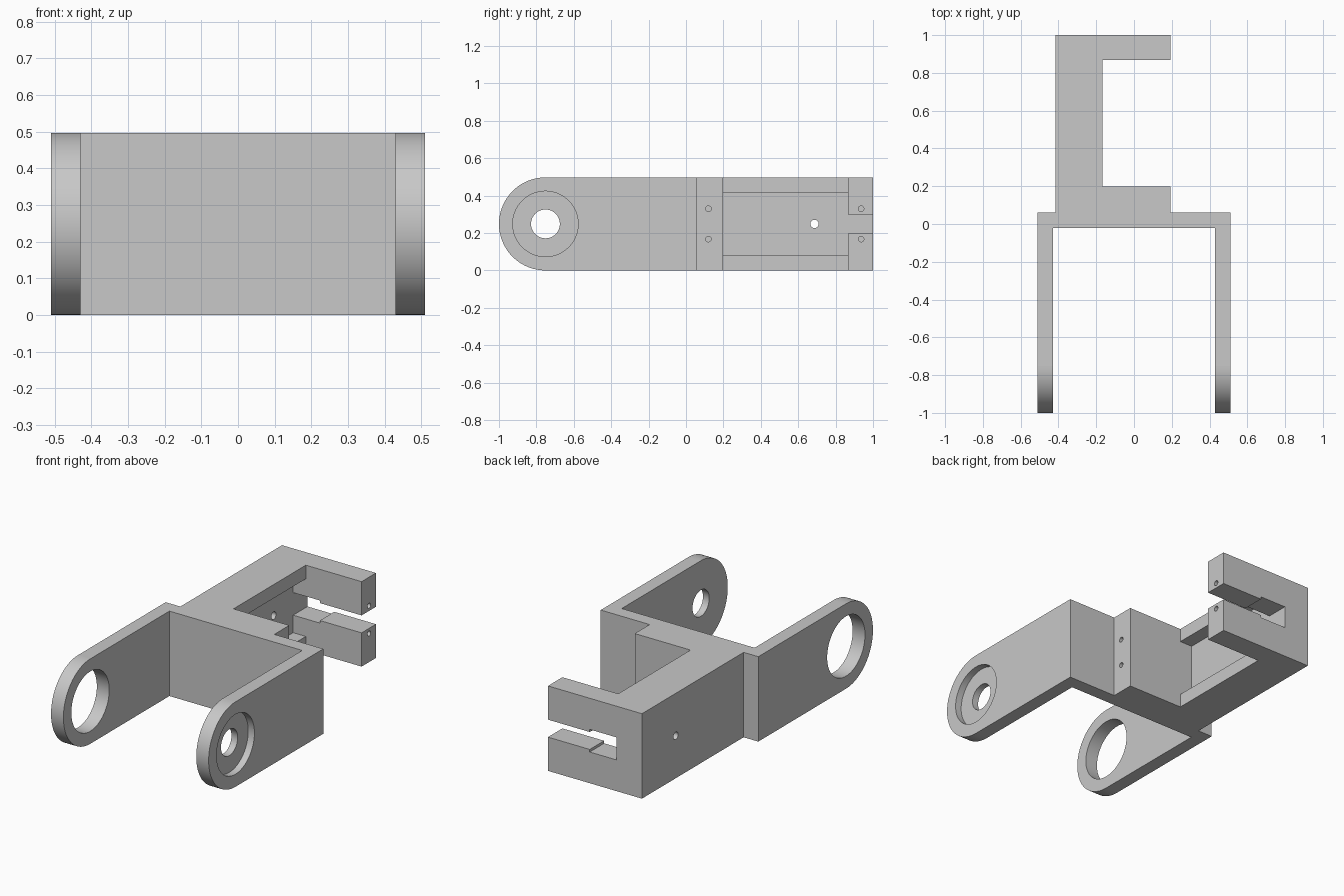
import bpy, bmesh, math
from mathutils import Matrix, Vector

if "Cube" in bpy.data.objects:
    bpy.data.objects.remove(bpy.data.objects["Cube"], do_unlink=True)

H = 0.497            # overall height
MID = H / 2          # centre height, also the arm end radius
PIVOT_Y = MID - 1    # centre of the rounded arm ends

grey = bpy.data.materials.new("light grey")
grey.use_nodes = True
grey.diffuse_color = (0.58, 0.58, 0.58, 1)
grey.node_tree.nodes["Principled BSDF"].inputs["Base Color"].default_value = grey.diffuse_color


def prism(name, points, direction):
    """Extrude a closed outline along a direction."""
    bm = bmesh.new()
    face = bm.faces.new([bm.verts.new(p) for p in points])
    ext = bmesh.ops.extrude_face_region(bm, geom=[face])
    verts = [v for v in ext["geom"] if isinstance(v, bmesh.types.BMVert)]
    bmesh.ops.translate(bm, verts=verts, vec=Vector(direction))
    bmesh.ops.recalc_face_normals(bm, faces=bm.faces)
    mesh = bpy.data.meshes.new(name)
    bm.to_mesh(mesh)
    bm.free()
    obj = bpy.data.objects.new(name, mesh)
    bpy.context.collection.objects.link(obj)
    return obj


def box(name, x, y, z):
    outline = [(x[0], y[0], z[0]), (x[1], y[0], z[0]), (x[1], y[1], z[0]), (x[0], y[1], z[0])]
    return prism(name, outline, (0, 0, z[1] - z[0]))


def bore(name, x, y, z, radius, sides=64):
    """Round cutter running along x."""
    ring = [(x[0], y + radius * math.cos(a), z + radius * math.sin(a))
            for a in (math.tau * i / sides for i in range(sides))]
    return prism(name, ring, (x[1] - x[0], 0, 0))


def apply_boolean(target, cutter, operation="DIFFERENCE"):
    cutter.hide_render = True
    mod = target.modifiers.new("cut", "BOOLEAN")
    mod.object, mod.operation, mod.solver = cutter, operation, "EXACT"
    bpy.context.view_layer.objects.active = target
    bpy.ops.object.modifier_apply(modifier=mod.name)
    bpy.data.objects.remove(cutter, do_unlink=True)


# Plan outline: fork arms, bridge and C-shaped servo holder
plan = [(-0.51, -1.1), (-0.43, -1.1), (-0.43, -0.02), (0.43, -0.02), (0.43, -1.1),
        (0.51, -1.1), (0.51, 0.06), (0.193, 0.06), (0.193, 0.198), (-0.168, 0.198),
        (-0.168, 0.867), (0.193, 0.867), (0.193, 1), (-0.415, 1), (-0.415, 0.06), (-0.51, 0.06)]
bracket = prism("fork_bracket", [(x, y, -0.1) for x, y in plan], (0, 0, H + 0.2))

# Side outline rounds the arm ends
arc = [(-1, PIVOT_Y - MID * math.sin(a), MID + MID * math.cos(a))
       for a in (math.pi * i / 48 for i in range(49))]
side = arc + [(-1, 1.1, 0), (-1, 1.1, H)]
apply_boolean(bracket, prism("side_profile", side, (2, 0, 0)), "INTERSECT")

cutters = [
    # Arm pivots: open hole on the right, counterbored hole on the left
    bore("bearing_hole", (-0.6, -0.4), PIVOT_Y, MID, 0.175),
    bore("counterbore", (0.47, 0.6), PIVOT_Y, MID, 0.175),
    bore("pivot_hole", (0.4, 0.6), PIVOT_Y, MID, 0.077),
    # Holder pocket, cable slot and bolt hole
    box("pocket", (-0.25, 0), (0.198, 0.867), (0.08, H - 0.08)),
    box("slot", (-0.2, 0.3), (0.8, 1.1), (MID - 0.051, MID + 0.051)),
    box("wide_slot", (-0.25, -0.077), (0.8, 1.1), (MID - 0.066, MID + 0.066)),
    bore("bolt_hole", (-0.5, -0.1), 0.687, MID, 0.022, 32),
]
# Blind screw holes in the jaw ends
for y in (0.12, 0.936):
    for dz in (-0.081, 0.081):
        cutters.append(bore("screw_hole", (0.09, 0.3), y, MID + dz, 0.015, 24))
for cutter in cutters:
    apply_boolean(bracket, cutter)

# Material and shading: smooth bores and arm ends, flat large faces
bracket.data.materials.clear()
bracket.data.materials.append(grey)
for face in bracket.data.polygons:
    face.material_index = 0
bpy.ops.object.select_all(action="DESELECT")
bracket.select_set(True)
bpy.context.view_layer.objects.active = bracket
bpy.ops.object.shade_smooth_by_angle(angle=math.radians(30))
for face in bracket.data.polygons:
    if face.area > 0.01:
        face.use_smooth = False
